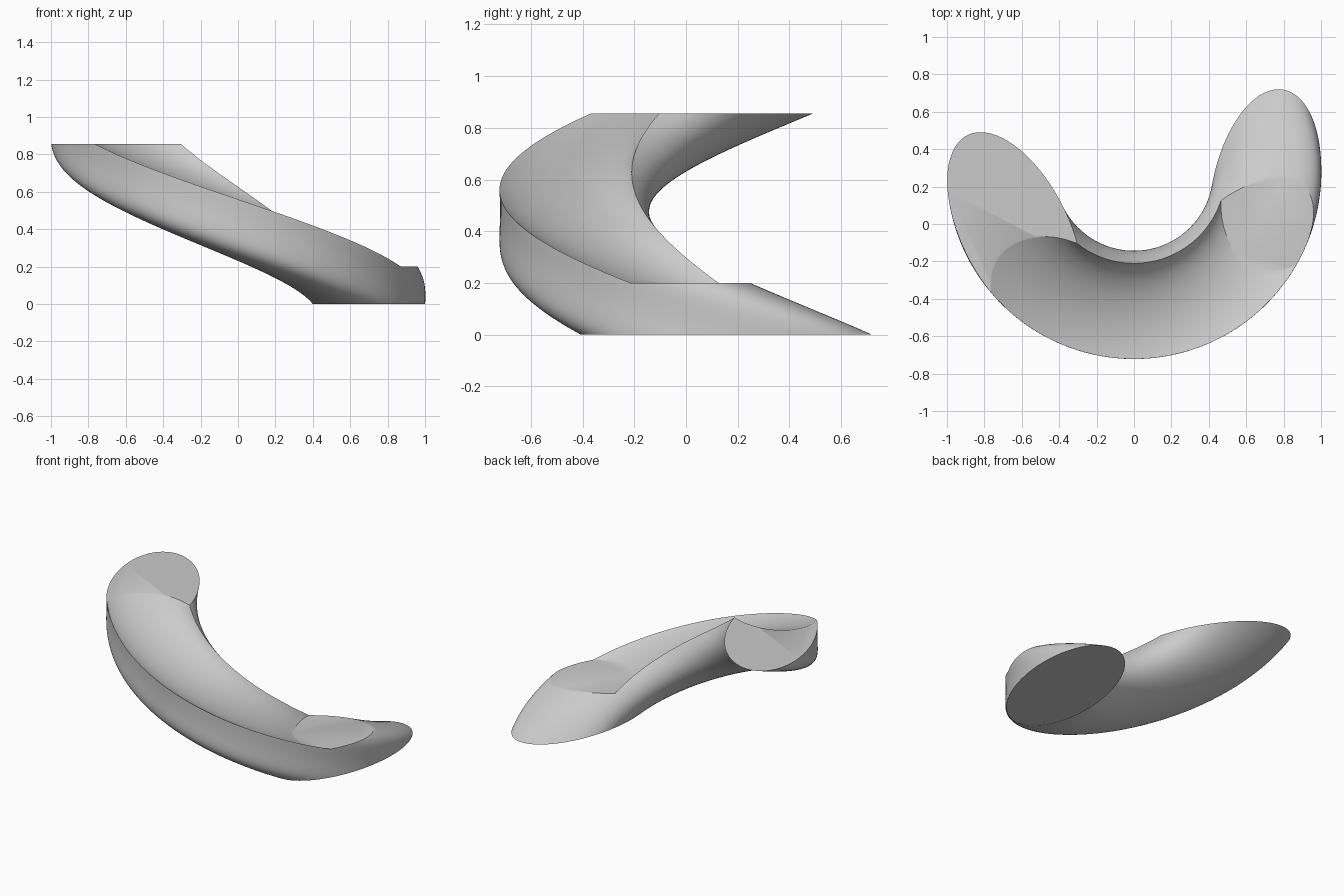
import bpy, bmesh
from math import sin, cos, pi, radians

cube = bpy.data.objects.get("Cube")
if cube:
    bpy.data.objects.remove(cube, do_unlink=True)

TURN = radians(168)      # twist per unit of height
START = radians(80)      # starting angle, measured from the front
AXIS_Y = 0.28            # the twist axis stands behind the centre

grey = bpy.data.materials.new("light_grey")
grey.use_nodes = True
colour = (0.6, 0.6, 0.6, 1)
grey.diffuse_color = colour
grey.node_tree.nodes["Principled BSDF"].inputs["Base Color"].default_value = colour


def twisted_extrusion(name, radius, across, along, z0, z1, levels=80, sides=96):
    """Extrude a flat ellipse upward while turning it about the axis."""
    bm = bmesh.new()
    rings = []
    for i in range(levels + 1):
        z = z0 + (z1 - z0) * i / levels
        turn = START - TURN * (z - z0)
        ring = []
        for j in range(sides):
            a = 2 * pi * j / sides
            out, side = radius + across * cos(a), along * sin(a)
            x = out * sin(turn) + side * cos(turn)
            y = AXIS_Y - out * cos(turn) + side * sin(turn)
            ring.append(bm.verts.new((x, y, z)))
        rings.append(ring)
    for low, high in zip(rings, rings[1:]):
        for j in range(sides):
            k = (j + 1) % sides
            bm.faces.new((low[j], low[k], high[k], high[j]))
    bm.faces.new(rings[0][::-1])
    bm.faces.new(rings[-1])
    bmesh.ops.recalc_face_normals(bm, faces=bm.faces)
    mesh = bpy.data.meshes.new(name)
    bm.to_mesh(mesh)
    bm.free()
    mesh.materials.append(grey)
    obj = bpy.data.objects.new(name, mesh)
    bpy.context.collection.objects.link(obj)
    return obj


# Spiral body, flat at both ends
body = twisted_extrusion("spiral_chute", 0.711, 0.288, 0.57, 0, 0.855)

# Raised groove cutter that hollows the upper side
cutter = twisted_extrusion("groove_cutter", 0.78, 0.30, 0.40, 0.2, 1.1)
cutter.hide_render = True

groove = body.modifiers.new("groove", "BOOLEAN")
groove.operation = "DIFFERENCE"
groove.solver = "EXACT"
groove.object = cutter

bpy.ops.object.select_all(action="DESELECT")
body.select_set(True)
bpy.context.view_layer.objects.active = body
bpy.ops.object.modifier_apply(modifier=groove.name)
bpy.data.objects.remove(cutter, do_unlink=True)
bpy.ops.object.shade_smooth_by_angle(angle=radians(30))
